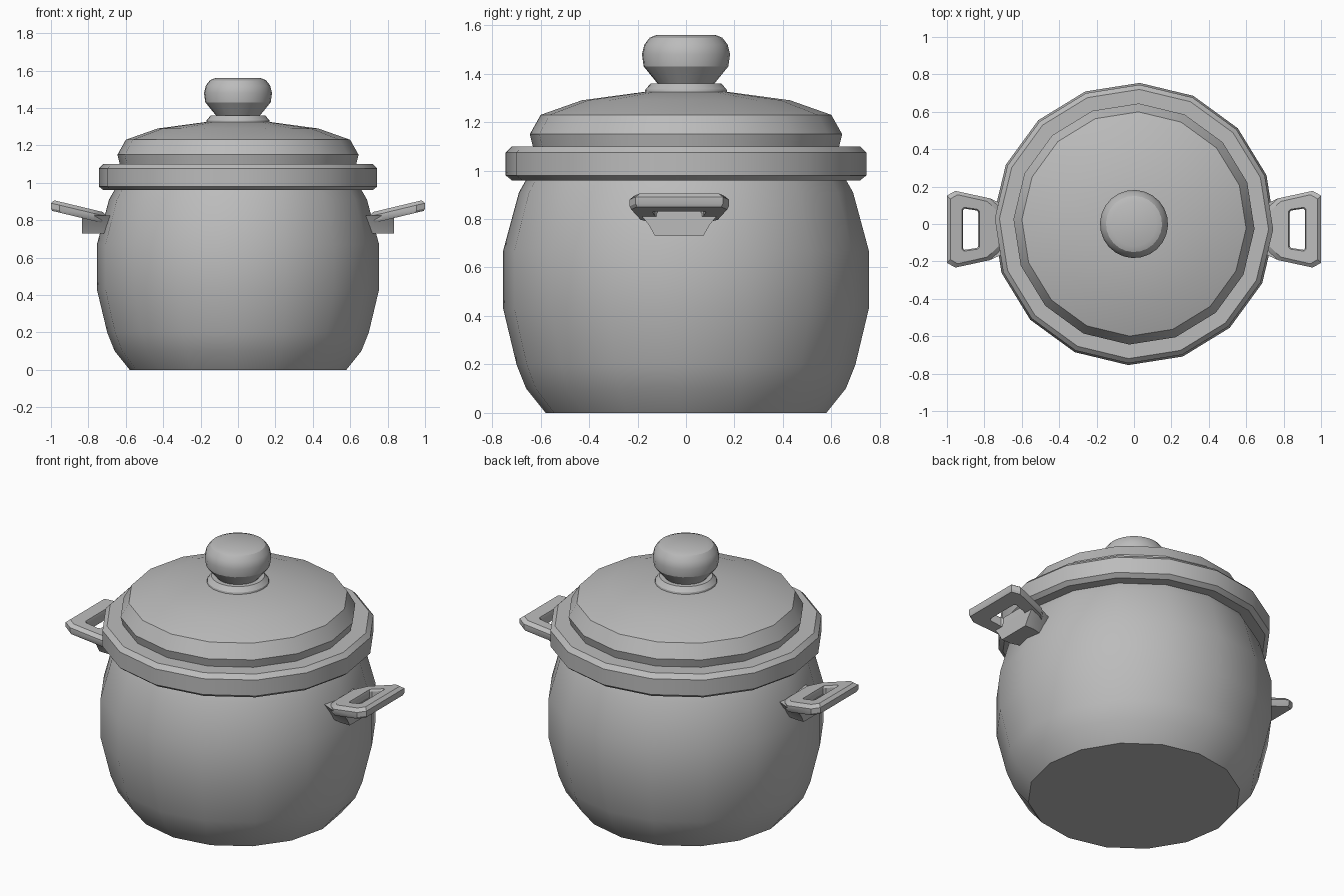
import bpy, bmesh, math

cube = bpy.data.objects.get("Cube")
if cube:
    bpy.data.objects.remove(cube)

grey = bpy.data.materials.new("grey metal")
grey.use_nodes = True
COLOUR = (0.5, 0.5, 0.5, 1)
grey.diffuse_color = COLOUR
grey.node_tree.nodes["Principled BSDF"].inputs["Base Color"].default_value = COLOUR


def finish(name, bm):
    """Turn a bmesh into a named object with sharp-edge-aware smoothing."""
    bmesh.ops.recalc_face_normals(bm, faces=bm.faces)
    mesh = bpy.data.meshes.new(name)
    bm.to_mesh(mesh)
    bm.free()
    mesh.materials.append(grey)
    obj = bpy.data.objects.new(name, mesh)
    bpy.context.collection.objects.link(obj)
    bpy.ops.object.select_all(action='DESELECT')
    obj.select_set(True)
    bpy.context.view_layer.objects.active = obj
    bpy.ops.object.shade_smooth_by_angle(angle=math.radians(30))
    return obj


def loft(bm, rings, closed=False):
    """Bridge rings of equal length with quads, optionally back to the first."""
    loops = [[bm.verts.new(p) for p in ring] for ring in rings]
    pairs = list(zip(loops, loops[1:]))
    if closed:
        pairs.append((loops[-1], loops[0]))
    for a, b in pairs:
        for i in range(len(a)):
            j = (i + 1) % len(a)
            bm.faces.new((a[i], a[j], b[j], b[i]))
    return loops


def lathe(name, profile, sides=16, turn=-2.3):
    """Spin a (radius, height) profile around z and cap both ends."""
    angles = [math.radians(turn + 360 * i / sides) for i in range(sides)]
    bm = bmesh.new()
    loops = loft(bm, [[(r * math.cos(a), r * math.sin(a), z) for a in angles]
                      for r, z in profile])
    bm.faces.new(loops[0])
    bm.faces.new(loops[-1])
    return finish(name, bm)


# Pot, lid and knob
lathe("pot_body", [(0.58, 0), (0.66, 0.1), (0.70, 0.2), (0.755, 0.43),
                   (0.755, 0.67), (0.69, 0.91), (0.65, 0.98)])
lathe("lid_rim", [(0.72, 0.96), (0.745, 0.98), (0.745, 1.075), (0.72, 1.1)])
lathe("lid_dome", [(0.63, 1.09), (0.645, 1.15), (0.60, 1.23),
                   (0.43, 1.29), (0.17, 1.325)])
lathe("knob_collar", [(0.172, 1.31), (0.168, 1.335), (0.145, 1.36)], 24)
lathe("knob", [(0.11, 1.35), (0.175, 1.43), (0.182, 1.48), (0.172, 1.52),
               (0.15, 1.548), (0.12, 1.56)], 24)

# Handles: tilted bevelled loop with a bracket below, one per side
CENTRE_Y = -0.028
OUTER = [(0.70, 0.10), (0.77, 0.165), (0.955, 0.205), (1.0, 0.18)]
HOLE = [(0.83, 0.09), (0.84, 0.10), (0.905, 0.11), (0.915, 0.10)]


def outline(half, height, grow=0.0, side=1):
    """Mirror a half outline in y, lift it onto the handle's slope."""
    pts = half + [(x, -y) for x, y in reversed(half)]
    cx = 0.87
    ring = []
    for x, y in pts:
        x = cx + (x - cx) * (1 + grow / 0.13)
        y *= 1 + grow / 0.18
        ring.append((side * x, y + CENTRE_Y, height + 0.24 * (x - cx)))
    return ring


for side, label in ((1, "left"), (-1, "right")):
    bm = bmesh.new()
    loft(bm, [outline(OUTER, 0.82, -0.006, side), outline(OUTER, 0.832, 0, side),
              outline(OUTER, 0.86, 0, side), outline(OUTER, 0.879, -0.018, side),
              outline(HOLE, 0.879, 0.012, side), outline(HOLE, 0.867, 0, side),
              outline(HOLE, 0.82, 0, side)], closed=True)
    finish(label + "_handle_loop", bm)

    # Bracket tapering downwards against the pot wall
    bm = bmesh.new()
    sections = [(0.145, 0.73, 0.10), (0.165, 0.775, 0.125), (0.165, 0.825, 0.165)]
    rings = []
    for half_in, z, half_y in sections:
        rings.append([(side * x, s * y + CENTRE_Y, z) for x, y, s in
                      ((0.68, half_y * 0.75, 1), (0.77, half_y, 1), (0.833, half_y, 1),
                       (0.833, half_y, -1), (0.77, half_y, -1), (0.68, half_y * 0.75, -1))])
    loops = loft(bm, rings)
    bm.faces.new(loops[0])
    bm.faces.new(loops[-1])
    finish(label + "_handle_bracket", bm)
